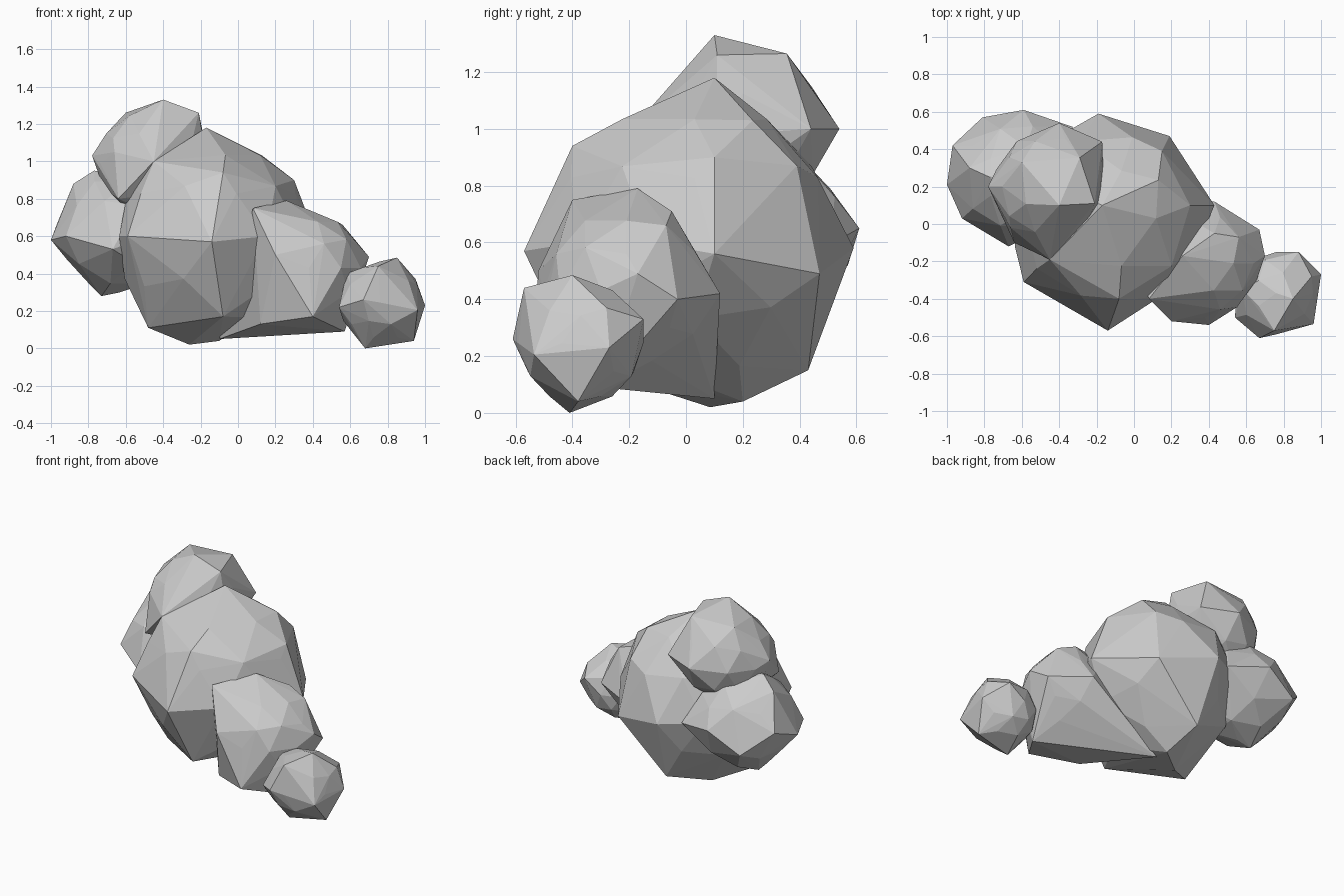
import bpy, bmesh
from mathutils import Vector


def core_points(centre, radius):
    """Points of a small icosphere that keeps a lump rounded."""
    bm = bmesh.new()
    bmesh.ops.create_icosphere(bm, subdivisions=2, radius=radius)
    points = [v.co + Vector(centre) for v in bm.verts]
    bm.free()
    return points


def lobe(name, centre, radius, corners):
    """Faceted lump: convex hull of a round core and its main corners."""
    bm = bmesh.new()
    for p in core_points(centre, radius) + corners:
        bm.verts.new(p)
    bmesh.ops.convex_hull(bm, input=bm.verts[:])
    for v in [v for v in bm.verts if not v.link_faces]:
        bm.verts.remove(v)
    bmesh.ops.recalc_face_normals(bm, faces=bm.faces[:])
    mesh = bpy.data.meshes.new(name)
    bm.to_mesh(mesh)
    bm.free()
    bpy.context.collection.objects.link(bpy.data.objects.new(name, mesh))


# Large central body
lobe("main_lobe", (-0.15, 0.03, 0.60), 0.51, [
    (-.14, -.57, .57), (-.08, -.40, .94), (-.17, .10, 1.18), (.13, .235, 1.03),
    (.30, .10, .90), (.43, .10, .56), (.19, .47, .49), (-.19, .59, .58),
    (-.26, .085, .02), (-.59, -.31, .60), (-.45, -.19, 1.0), (-.08, -.38, .17),
    (-.15, .43, .15), (-.48, -.08, .11), (.15, .39, .87), (-.1, .2, .04)])

# Upper bump
lobe("top_lobe", (-0.45, 0.20, 0.99), 0.30, [
    (-.40, .10, 1.33), (-.60, .33, 1.26), (-.29, .355, 1.265), (-.40, .54, 1.0),
    (-.78, .20, 1.03), (-.21, .11, 1.26), (-.66, -.02, 1.05),
    (-.45, -.19, 1.0), (-.17, .44, 1.0), (-.64, -.10, .80)])

# Left bump
lobe("left_lobe", (-0.63, 0.25, 0.62), 0.32, [
    (-1.0, .21, .58), (-.97, .42, .66), (-.92, .03, .60), (-.81, .57, .52),
    (-.59, .61, .65), (-.88, .30, .88), (-.73, .25, .28), (-.67, -.12, .53),
    (-.77, .25, .95), (-.33, .52, .60)])

# Right bump, running back into the body
lobe("right_lobe", (0.38, -0.21, 0.43), 0.29, [
    (.26, -.17, .79), (.52, -.39, .55), (.40, -.54, .17), (.20, -.52, .50),
    (.67, -.03, .40), (.56, -.07, .66), (.43, .12, .42), (.30, -.20, .11),
    (.57, -.30, .09), (.08, -.40, .75), (.12, -.38, .13), (.43, -.05, .71),
    (.70, -.17, .49), (-.1, .1, .05)])

# Small end bump
lobe("end_lobe", (0.76, -0.37, 0.245), 0.22, [
    (1.0, -.27, .23), (.96, -.535, .205), (.67, -.61, .26), (.85, -.40, .485),
    (.95, -.28, .37), (.94, -.38, .04), (.68, -.41, 0), (.88, -.15, .33),
    (.75, -.57, .44), (.54, -.50, .22), (.58, -.35, .40)])
